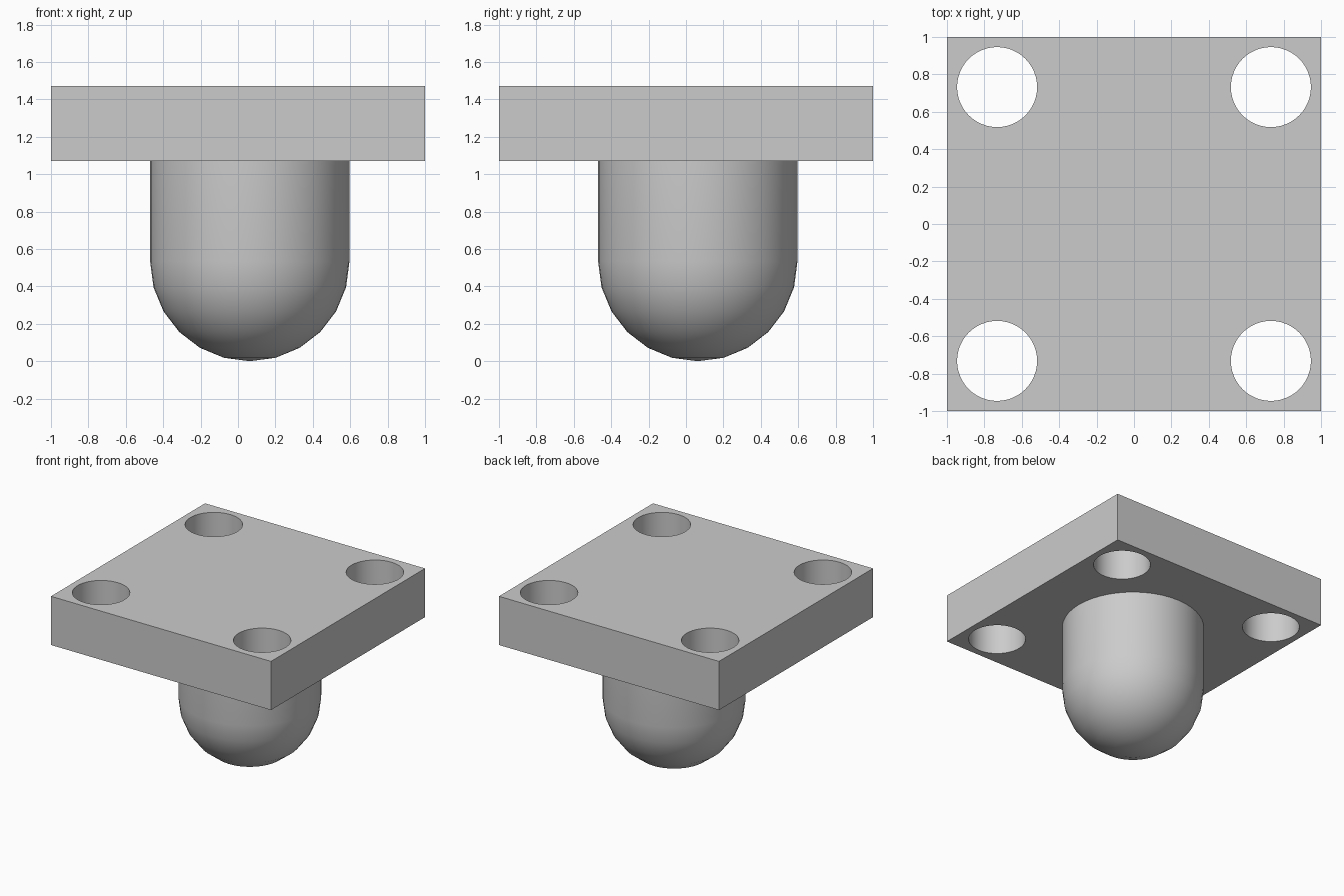
import bpy
import bmesh
from math import sin, cos, radians

cube = bpy.data.objects.get("Cube")
if cube:
    bpy.data.objects.remove(cube, do_unlink=True)

PLATE_BOTTOM, PLATE_TOP = 1.07, 1.47
HOLE_POS, HOLE_RADIUS = 0.732, 0.214
POST_CENTRE, POST_RADIUS = 0.063, 0.533

grey = bpy.data.materials.new("plain_grey")
grey.use_nodes = True
colour = (0.6, 0.6, 0.6, 1)
grey.diffuse_color = colour
grey.node_tree.nodes["Principled BSDF"].inputs["Base Color"].default_value = colour


def finish(obj, name):
    obj.name = name
    obj.data.materials.append(grey)
    bpy.ops.object.select_all(action="DESELECT")
    bpy.context.view_layer.objects.active = obj
    obj.select_set(True)
    bpy.ops.object.shade_smooth_by_angle(angle=radians(35))


# Square plate
mid = (PLATE_BOTTOM + PLATE_TOP) / 2
bpy.ops.mesh.primitive_cube_add(size=1, location=(0, 0, mid))
plate = bpy.context.object
plate.scale = (2, 2, PLATE_TOP - PLATE_BOTTOM)
bpy.ops.object.transform_apply(location=False, rotation=False, scale=True)

# Four through holes, one near each corner
for x in (-HOLE_POS, HOLE_POS):
    for y in (-HOLE_POS, HOLE_POS):
        bpy.ops.mesh.primitive_cylinder_add(
            vertices=48, radius=HOLE_RADIUS, depth=1, location=(x, y, mid))
        cutter = bpy.context.object
        cut = plate.modifiers.new("hole", "BOOLEAN")
        cut.operation = "DIFFERENCE"
        cut.solver = "EXACT"
        cut.object = cutter
        bpy.context.view_layer.objects.active = plate
        bpy.ops.object.modifier_apply(modifier=cut.name)
        bpy.data.objects.remove(cutter, do_unlink=True)
finish(plate, "mounting_plate")

# Round-ended post: a quarter-circle and a straight side, spun about its axis
bm = bmesh.new()
points = [(POST_RADIUS * sin(radians(a)), POST_RADIUS * (1 - cos(radians(a))))
          for a in range(0, 91, 15)]
points.append((POST_RADIUS, PLATE_BOTTOM))
verts = [bm.verts.new((r, 0, z)) for r, z in points]
edges = [bm.edges.new(pair) for pair in zip(verts, verts[1:])]
bmesh.ops.spin(bm, geom=verts + edges, cent=(0, 0, 0), axis=(0, 0, 1),
               angle=radians(360), steps=48)
bmesh.ops.remove_doubles(bm, verts=bm.verts, dist=0.0001)
bmesh.ops.recalc_face_normals(bm, faces=bm.faces)
# The post is open at the top, so make sure the faces point outwards
bm.faces.ensure_lookup_table()
if sum(f.normal.dot(f.calc_center_median() - f.calc_center_median().project((0, 0, 1)))
       for f in bm.faces) < 0:
    bmesh.ops.reverse_faces(bm, faces=bm.faces)
mesh = bpy.data.meshes.new("post")
bm.to_mesh(mesh)
bm.free()
post = bpy.data.objects.new("rounded_post", mesh)
post.location = (POST_CENTRE, POST_CENTRE, 0)
bpy.context.collection.objects.link(post)
finish(post, "rounded_post")
